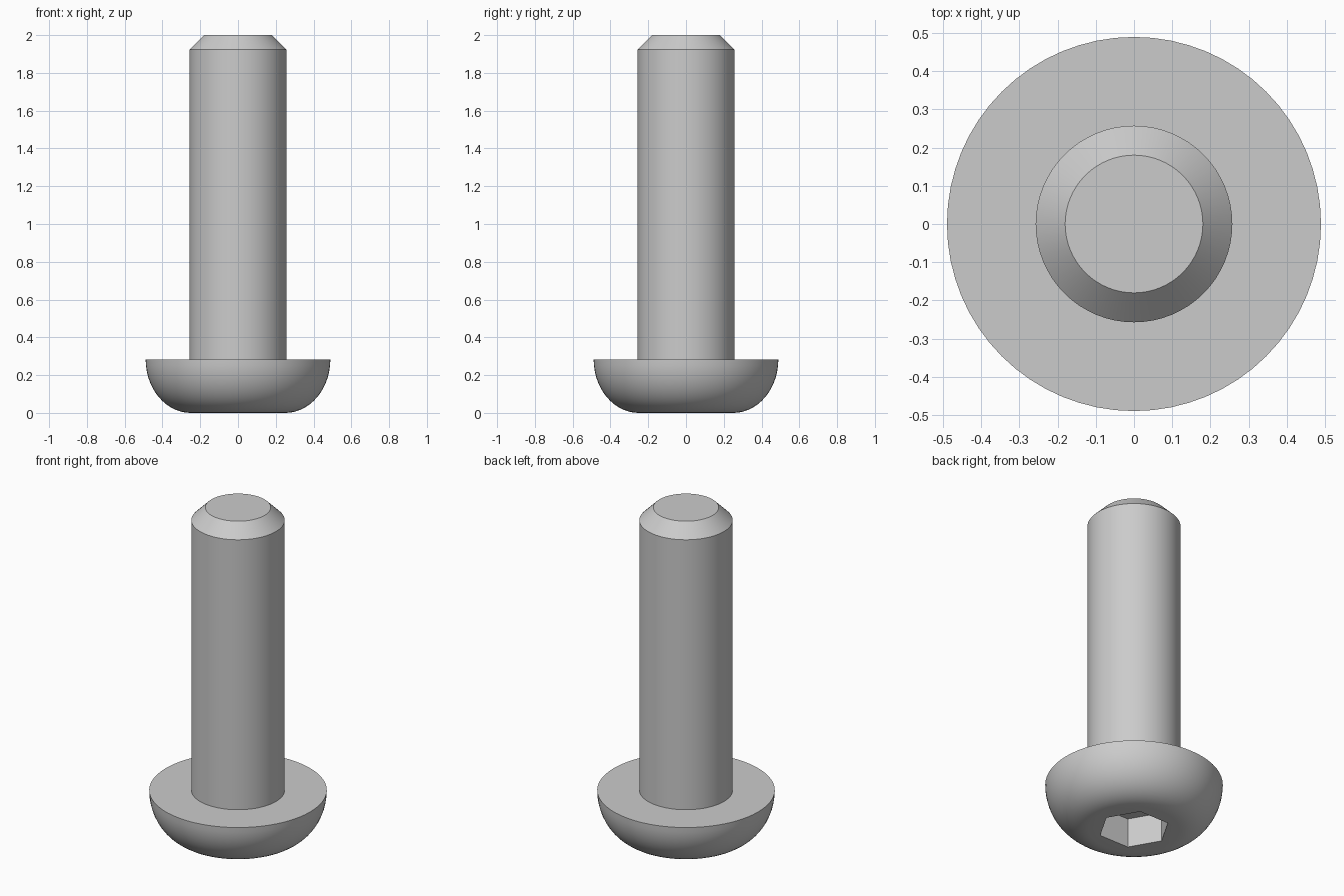
import bpy, bmesh, math

if "Cube" in bpy.data.objects:
    bpy.data.objects.remove(bpy.data.objects["Cube"])

SEGMENTS = 64
HEAD_R, HEAD_H, FLAT_R = 0.489, 0.283, 0.25
SHANK_R, CHAMFER = 0.257, 0.077
SOCKET_R, SOCKET_DEPTH = 0.198, 0.178

steel = bpy.data.materials.new("grey steel")
steel.diffuse_color = (0.6, 0.6, 0.6, 1.0)
steel.use_nodes = True
steel.node_tree.nodes["Principled BSDF"].inputs["Base Color"].default_value = steel.diffuse_color


def make_object(name, bm):
    bmesh.ops.recalc_face_normals(bm, faces=bm.faces)
    mesh = bpy.data.meshes.new(name)
    bm.to_mesh(mesh)
    bm.free()
    mesh.materials.append(steel)
    obj = bpy.data.objects.new(name, mesh)
    bpy.context.collection.objects.link(obj)
    return obj


def lathe(name, profile, sides):
    """Stack rings of (radius, z), join them and cap both ends."""
    bm = bmesh.new()
    rings = []
    for r, z in profile:
        rings.append([bm.verts.new((r * math.cos(math.tau * i / sides),
                                    r * math.sin(math.tau * i / sides), z))
                      for i in range(sides)])
    for low, high in zip(rings, rings[1:]):
        for i in range(sides):
            j = (i + 1) % sides
            bm.faces.new((low[i], low[j], high[j], high[i]))
    bm.faces.new(rings[0][::-1])
    bm.faces.new(rings[-1])
    return make_object(name, bm)


# Domed button head, flat shoulder, shank and chamfered tip in one profile
steps = 14
profile = []
for i in range(steps + 1):
    a = math.pi / 2 * i / steps
    profile.append((FLAT_R + (HEAD_R - FLAT_R) * math.sin(a),
                    HEAD_H * (1 - math.cos(a))))
profile += [(SHANK_R, HEAD_H), (SHANK_R, 2 - CHAMFER), (SHANK_R - CHAMFER, 2)]
screw = lathe("button_head_screw", profile, SEGMENTS)

bpy.context.view_layer.objects.active = screw
screw.select_set(True)
bpy.ops.object.shade_smooth_by_angle(angle=math.radians(30))

# Hexagonal drive socket cut into the underside of the head
cutter = lathe("socket_cutter", [(SOCKET_R, -0.1), (SOCKET_R, SOCKET_DEPTH)], 6)
cut = screw.modifiers.new("hex socket", 'BOOLEAN')
cut.operation = 'DIFFERENCE'
cut.solver = 'EXACT'
cut.object = cutter
bpy.ops.object.modifier_apply(modifier=cut.name)
bpy.data.objects.remove(cutter, do_unlink=True)
bpy.ops.object.shade_smooth_by_angle(angle=math.radians(30))
